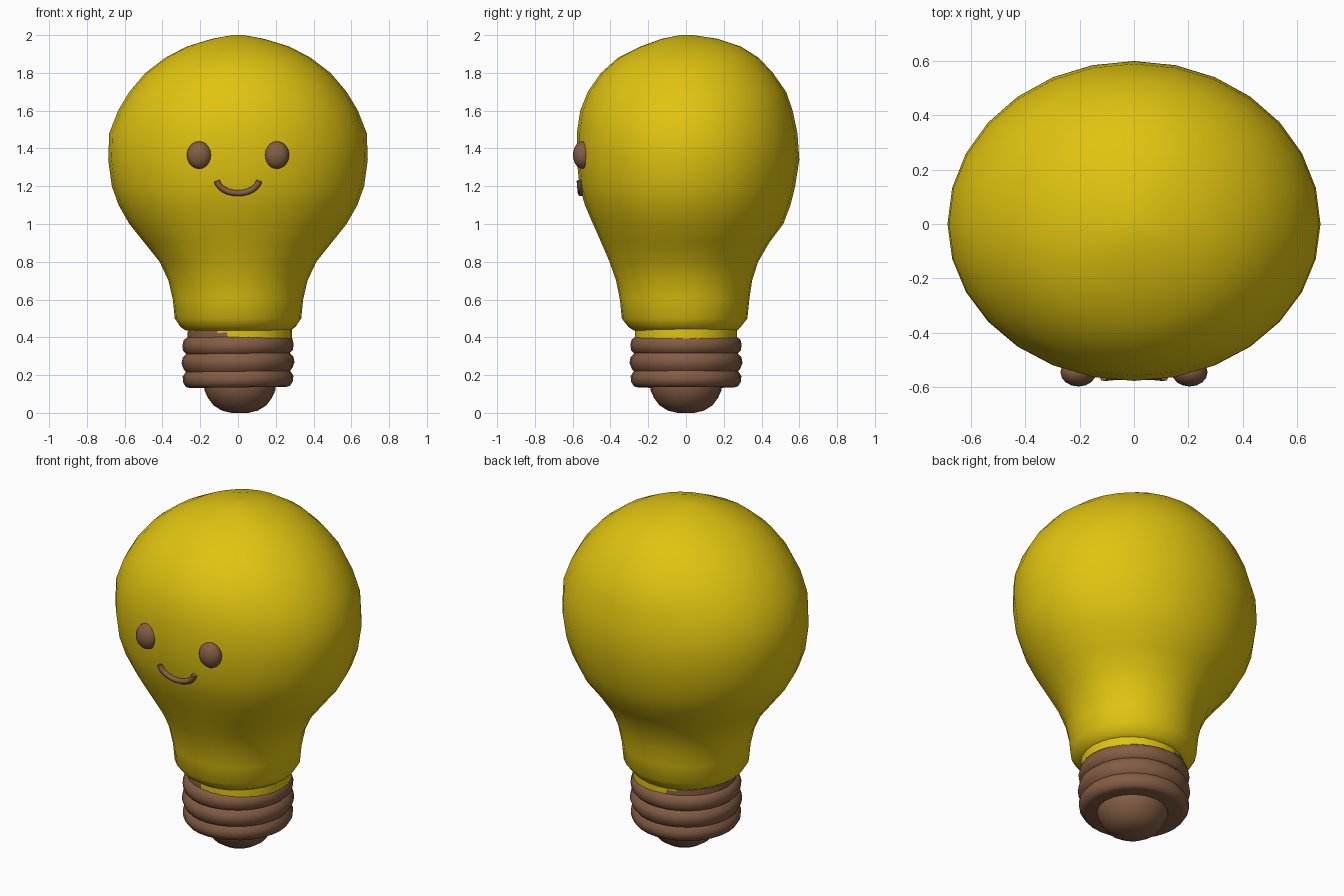
import bpy, bmesh, math

if "Cube" in bpy.data.objects:
    bpy.data.objects.remove(bpy.data.objects["Cube"])

def material(name, rgb):
    m = bpy.data.materials.new(name)
    m.diffuse_color = (*rgb, 1)
    m.use_nodes = True
    m.node_tree.nodes["Principled BSDF"].inputs["Base Color"].default_value = m.diffuse_color
    return m

yellow = material("bulb yellow", (0.75, 0.55, 0.005))
brown = material("cap brown", (0.23, 0.11, 0.058))

def finish(obj, mat, angle=50):
    obj.data.materials.append(mat)
    bpy.ops.object.select_all(action='DESELECT')
    obj.select_set(True)
    bpy.context.view_layer.objects.active = obj
    bpy.ops.object.shade_smooth_by_angle(angle=math.radians(angle))
    return obj

def loft(name, rings, mat, sides=28, tilt=0.0, cx=0.0, angle=50):
    """Closed solid from rings (z, half width x, front depth, back depth)."""
    bm = bmesh.new()
    loops = []
    for z, rx, front, back in rings:
        loop = []
        for i in range(sides):
            a = 2 * math.pi * i / sides
            x, s = rx * math.cos(a), math.sin(a)
            loop.append(bm.verts.new((x + cx, s * (back if s > 0 else front), z + tilt * x)))
        loops.append(loop)
    for lo, hi in zip(loops, loops[1:]):
        for i in range(sides):
            j = (i + 1) % sides
            bm.faces.new((lo[i], lo[j], hi[j], hi[i]))
    bm.faces.new(loops[0][::-1])
    bm.faces.new(loops[-1])
    me = bpy.data.meshes.new(name)
    bm.to_mesh(me)
    bm.free()
    obj = bpy.data.objects.new(name, me)
    bpy.context.collection.objects.link(obj)
    return finish(obj, mat, angle)

# Glass bulb, round in the neck and wider than deep above
glass = [
    (0.435, 0.275, 0.275, 0.27), (0.455, 0.305, 0.305, 0.29), (0.50, 0.335, 0.34, 0.325),
    (0.60, 0.345, 0.35, 0.335), (0.70, 0.368, 0.37, 0.35), (0.80, 0.415, 0.405, 0.382),
    (0.90, 0.495, 0.448, 0.44), (1.00, 0.575, 0.492, 0.515), (1.10, 0.632, 0.535, 0.553),
    (1.20, 0.668, 0.564, 0.578), (1.34, 0.687, 0.578, 0.60), (1.48, 0.682, 0.578, 0.59),
    (1.60, 0.635, 0.56, 0.565), (1.70, 0.575, 0.52, 0.53), (1.80, 0.49, 0.45, 0.46),
    (1.88, 0.385, 0.36, 0.385), (1.94, 0.27, 0.24, 0.29), (1.98, 0.14, 0.13, 0.17),
    (2.0, 0.03, 0.03, 0.04)]
loft("glass_bulb", glass, yellow)

# Thin collar that peeks out between glass and cap
loft("glass_collar", [(z, 0.275, 0.27, 0.27) for z in (0.395, 0.445)], yellow, cx=0.012)

# Screw cap with three slightly tilted threads
cap = [(0.135, 0.255), (0.14, 0.275), (0.165, 0.291), (0.195, 0.293), (0.22, 0.276),
       (0.235, 0.288), (0.265, 0.299), (0.295, 0.293), (0.315, 0.274), (0.33, 0.290),
       (0.36, 0.295), (0.39, 0.287), (0.402, 0.268), (0.435, 0.266)]
loft("screw_cap", [(z, r, r, r) for z, r in cap], brown, tilt=0.012)

# Rounded contact at the bottom
tip = [(0.0, 0.045), (0.012, 0.095), (0.04, 0.14), (0.08, 0.17), (0.12, 0.188), (0.15, 0.19)]
loft("contact_tip", [(z, r, r, r) for z, r in tip], brown, sides=20, cx=0.01)

def front_y(x, z):
    """Depth of the glass front at x, z."""
    for (z0, w0, f0, _), (z1, w1, f1, _) in zip(glass, glass[1:]):
        if z0 <= z <= z1:
            t = (z - z0) / (z1 - z0)
            w, f = w0 + t * (w1 - w0), f0 + t * (f1 - f0)
            return -f * math.sqrt(max(0, 1 - (x / w) ** 2))

# Eyes
for side, label in ((-1, "left"), (1, "right")):
    x = 0.205 * side
    bpy.ops.mesh.primitive_uv_sphere_add(segments=16, ring_count=10, radius=1,
                                         location=(x, front_y(x, 1.365) + 0.005, 1.365))
    eye = bpy.context.object
    eye.name = label + "_eye"
    eye.scale = (0.066, 0.052, 0.073)
    finish(eye, brown)

# Smile: a bevelled arc lying on the glass
curve = bpy.data.curves.new("smile", 'CURVE')
curve.dimensions = '3D'
curve.bevel_depth = 0.016
curve.bevel_resolution = 2
curve.use_fill_caps = True
line = curve.splines.new('POLY')
line.points.add(12)
for i, p in enumerate(line.points):
    a = math.pi * (1.04 + 0.92 * i / 12)
    x, z = 0.113 * math.cos(a), 1.238 + 0.075 * math.sin(a)
    p.co = (x, front_y(x, z) - 0.004, z, 1)
smile = bpy.data.objects.new("smile", curve)
bpy.context.collection.objects.link(smile)
bpy.ops.object.select_all(action='DESELECT')
smile.select_set(True)
bpy.context.view_layer.objects.active = smile
bpy.ops.object.convert(target='MESH')
finish(bpy.context.object, brown)
